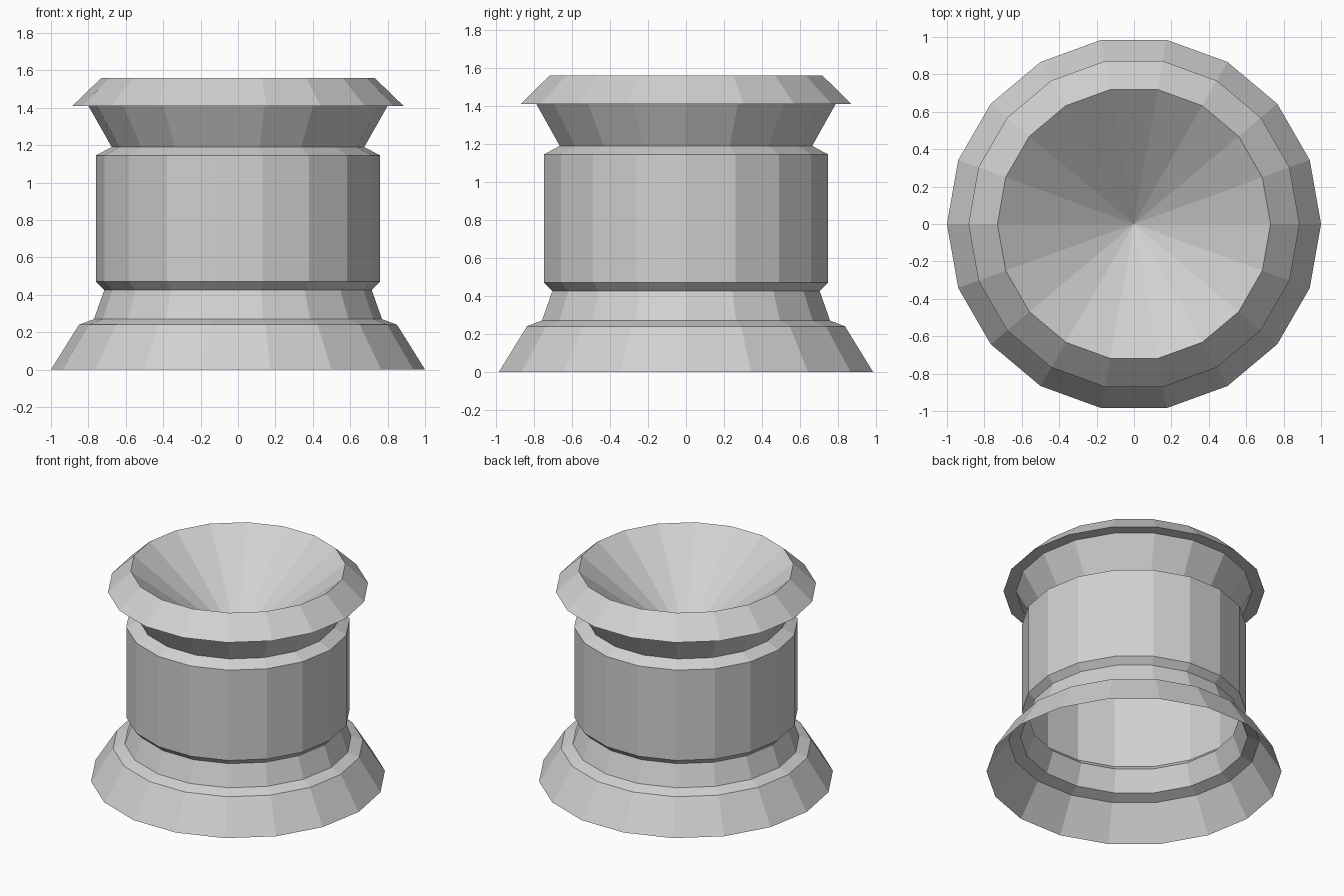
import bpy
import bmesh
from math import cos, sin, tau

if "Cube" in bpy.data.objects:
    bpy.data.objects.remove(bpy.data.objects["Cube"], do_unlink=True)

SIDES = 18

# One plain grey for the whole model
grey = bpy.data.materials.new("light_grey")
grey.use_nodes = True
colour = (0.64, 0.64, 0.64, 1)
grey.diffuse_color = colour
grey.node_tree.nodes["Principled BSDF"].inputs["Base Color"].default_value = colour


def lathe(name, profile):
    """Turn (radius, height) points around z; a zero radius makes an apex."""
    bm = bmesh.new()
    rings = []
    for r, z in profile:
        count = SIDES if r > 0 else 1
        rings.append([bm.verts.new((r * cos(tau * i / SIDES), r * sin(tau * i / SIDES), z))
                      for i in range(count)])
    for low, high in zip(rings, rings[1:]):
        for i in range(SIDES):
            j = (i + 1) % SIDES
            if len(high) == 1:
                bm.faces.new((low[i], low[j], high[0]))
            else:
                bm.faces.new((low[i], low[j], high[j], high[i]))
    mesh = bpy.data.meshes.new(name)
    bm.to_mesh(mesh)
    bm.free()
    mesh.materials.append(grey)
    obj = bpy.data.objects.new(name, mesh)
    bpy.context.collection.objects.link(obj)
    return obj


# Hollow flared foot, open underneath
lathe("foot", [(1.0, 0), (0.85, 0.24), (0.77, 0.27), (0.715, 0.425)])

# Straight drum with bevelled ends
lathe("drum", [(0.715, 0.425), (0.76, 0.47), (0.76, 1.145), (0.675, 1.19)])

# Flaring neck under the rim
lathe("neck", [(0.675, 1.19), (0.80, 1.41)])

# Overhanging rim with a flat underside, and the funnel sunk into its top
lathe("rim", [(0.80, 1.41), (0.885, 1.41), (0.73, 1.56)])
lathe("funnel", [(0.73, 1.56), (0, 1.0)])
